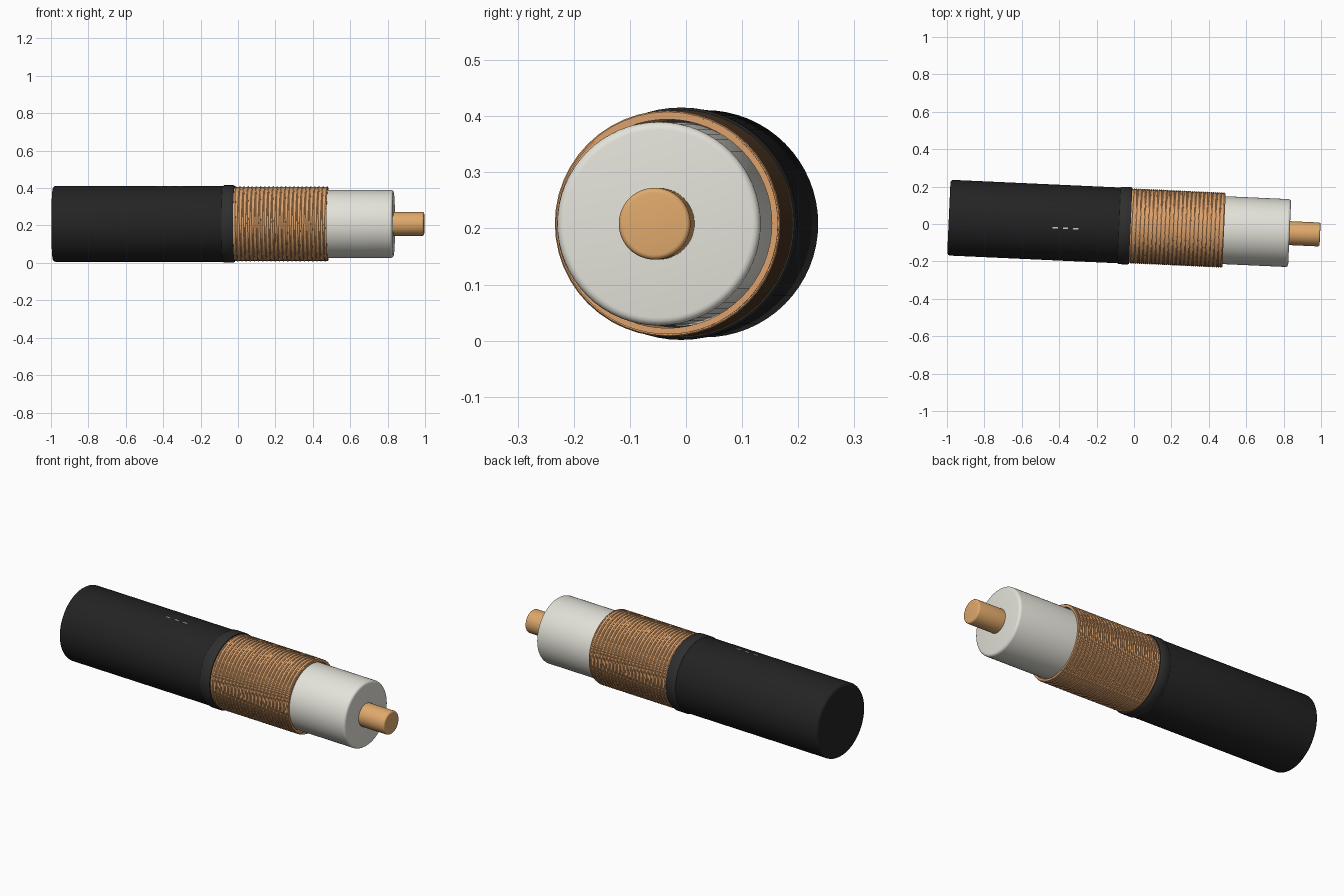
import bpy, math
from mathutils import Matrix, Vector

if "Cube" in bpy.data.objects:
    bpy.data.objects.remove(bpy.data.objects["Cube"])

ANGLE = -0.0455
PLACE = Matrix.Translation((0, -0.011, 0.2085)) @ Matrix.Rotation(ANGLE, 4, 'Z')


def material(name, rgb):
    m = bpy.data.materials.new(name)
    m.diffuse_color = (*rgb, 1)
    m.use_nodes = True
    m.node_tree.nodes["Principled BSDF"].inputs["Base Color"].default_value = m.diffuse_color
    return m


black = material("black_plastic", (0.017, 0.017, 0.017))
dark = material("dark_rubber", (0.028, 0.028, 0.028))
copper = material("copper", (0.72, 0.36, 0.15))
bright = material("core_copper", (0.75, 0.40, 0.15))
white = material("insulator_white", (0.78, 0.77, 0.70))
grey = material("marking_grey", (0.6, 0.6, 0.6))


def finish(name, verts, faces, mat, smooth=True):
    me = bpy.data.meshes.new(name)
    me.from_pydata(verts, [], faces)
    me.materials.append(mat)
    ob = bpy.data.objects.new(name, me)
    bpy.context.collection.objects.link(ob)
    me.transform(PLACE)
    if smooth:
        bpy.ops.object.select_all(action='DESELECT')
        ob.select_set(True)
        bpy.context.view_layer.objects.active = ob
        bpy.ops.object.shade_smooth_by_angle(angle=math.radians(40))
    return ob


def lathe(name, profile, mat, closed=False, n=64):
    """Revolve (x, radius) points around the cable axis."""
    verts = [(x, -r * math.sin(2 * math.pi * j / n), r * math.cos(2 * math.pi * j / n))
             for x, r in profile for j in range(n)]
    k = len(profile)
    faces = [(i * n + j, i * n + (j + 1) % n,
              (i + 1) % k * n + (j + 1) % n, (i + 1) % k * n + j)
             for i in range(k if closed else k - 1) for j in range(n)]
    if not closed:
        faces += [tuple(reversed(range(n))), tuple(range((k - 1) * n, k * n))]
    faces = [f[::-1] for f in faces]
    return finish(name, verts, faces, mat)


def rod(name, x0, x1, r, bevel, mat):
    """Cylinder with rounded ends."""
    arc = [(bevel * (1 - math.sin(a)), r - bevel * (1 - math.cos(a)))
           for a in (i * math.pi / 8 for i in range(5))]
    left = [(x0 + d, q) for d, q in reversed(arc)]
    right = [(x1 - d, q) for d, q in arc]
    # left runs from the cap outwards, right runs back to the cap
    left = [(x0 + bevel * (1 - math.sin(a)), r - bevel * (1 - math.cos(a)))
            for a in (math.pi / 2 - i * math.pi / 8 for i in range(5))]
    return lathe(name, left + right, mat)


# solid layers, outermost first
rod("outer_jacket", -0.991, -0.02, 0.2025, 0.016, black)
lathe("jacket_collar", [(-0.08, 0.19), (-0.08, 0.203), (-0.074, 0.207), (-0.024, 0.207),
                        (-0.018, 0.203), (-0.018, 0.19)], dark, closed=True)
rod("white_insulator", -0.06, 0.833, 0.1815, 0.014, white)
rod("centre_conductor", 0.7, 0.996, 0.064, 0.009, bright)

# braid sleeve under the wires
lathe("braid_sleeve", [(-0.03, 0.186), (-0.03, 0.197), (0.482, 0.197), (0.482, 0.186)],
      copper, closed=True)


# braid wires wound in both directions
def wire(name, direction, turns=22, per=48, sides=6, r=0.0045):
    verts, faces = [], []
    count = turns * per + 1
    for i in range(count):
        t = 2 * math.pi * i / per * direction
        x = -0.012 + 0.49 * i / (count - 1)
        for k in range(sides):
            a = 2 * math.pi * k / sides
            q = 0.197 + r * math.cos(a)
            verts.append((x + r * math.sin(a), q * math.sin(t), q * math.cos(t)))
    for i in range(count - 1):
        for k in range(sides):
            f = (i * sides + k, i * sides + (k + 1) % sides,
                 (i + 1) * sides + (k + 1) % sides, (i + 1) * sides + k)
            faces.append(f if direction > 0 else f[::-1])
    faces += [tuple(range(sides)), tuple(range((count - 1) * sides, count * sides))]
    finish(name, verts, faces, copper)


wire("braid_wire_right", 1)
wire("braid_wire_left", -1)

# three small dashes printed on the top of the jacket
for i in range(3):
    cx, cy, cz = -0.42 + i * 0.055, -0.028, 0.2008
    hx, hy, hz = 0.014, 0.004, 0.0012
    v = [(cx + a * hx, cy + b * hy, cz + c * hz)
         for a in (-1, 1) for b in (-1, 1) for c in (-1, 1)]
    f = [(0, 1, 3, 2), (4, 6, 7, 5), (0, 4, 5, 1), (2, 3, 7, 6), (0, 2, 6, 4), (1, 5, 7, 3)]
    finish("jacket_mark_%d" % (i + 1), v, f, grey, smooth=False)
